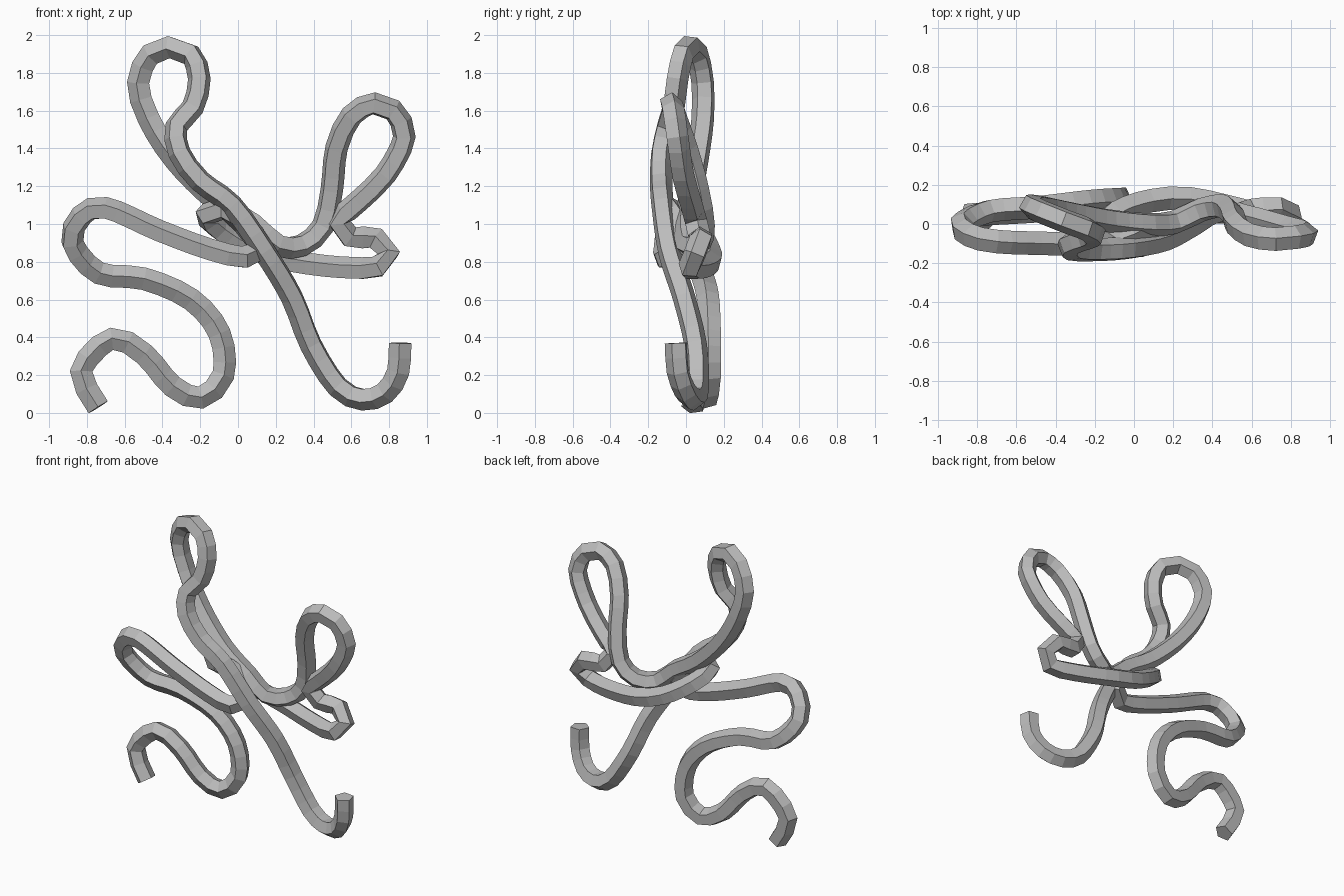
import bpy, bmesh, math
from mathutils import Vector, Quaternion

cube = bpy.data.objects.get("Cube")
if cube:
    bpy.data.objects.remove(cube, do_unlink=True)

RADIUS, SIDES, STEP = 0.063, 5, 0.085

# Centre line of the cord, section by section
left_tail = [(-.74, .04, .03), (-.83, .05, .22), (-.67, .06, .39), (-.50, .07, .31),
             (-.35, .09, .14), (-.20, .11, .08), (-.08, .13, .20), (-.10, .13, .42),
             (-.25, .12, .60), (-.50, .09, .71), (-.74, .07, .74), (-.88, 0, .90),
             (-.83, -.06, 1.04), (-.70, -.09, 1.08), (-.42, -.10, .96), (-.15, -.11, .86)]
wrap = [(.03, -.11, .82), (.12, -.05, .86), (.03, -.03, 1.0), (-.08, -.09, 1.08),
        (-.17, -.03, 1.05), (-.10, .06, .97), (.08, .12, .86), (.28, .13, .80),
        (.55, .07, .765), (.74, .02, .77), (.80, .05, .84), (.73, .08, .92), (.59, .07, .93)]
right_loop = [(.53, .05, 1.01), (.64, .02, 1.12), (.78, -.02, 1.26), (.88, -.05, 1.46),
              (.82, -.07, 1.60), (.72, -.08, 1.635), (.60, -.06, 1.57), (.52, 0, 1.40),
              (.495, .06, 1.18), (.45, .09, .99), (.34, .07, .89), (.21, .01, .89)]
left_loop = [(.08, 0, 1.0), (-.12, .02, 1.13), (-.33, .06, 1.34), (-.47, .09, 1.56),
             (-.525, .09, 1.75), (-.46, .06, 1.90), (-.36, .02, 1.94), (-.25, -.02, 1.90),
             (-.205, -.05, 1.77), (-.24, -.07, 1.62), (-.325, -.10, 1.52), (-.31, -.13, 1.38),
             (-.20, -.135, 1.23)]
right_tail = [(-.03, -.125, 1.10), (.14, -.09, .86), (.29, -.01, .61), (.39, .05, .36),
              (.53, .06, .14), (.66, .04, .075), (.78, 0, .11), (.85, -.04, .22), (.86, -.05, .37)]


def smooth_path(points):
    """Run a Catmull-Rom curve through the points, then space it evenly."""
    p = [Vector(v) for v in points]
    p = [2 * p[0] - p[1]] + p + [2 * p[-1] - p[-2]]
    path = []
    for a, b, c, d in zip(p, p[1:], p[2:], p[3:]):
        count = max(1, round((c - b).length / STEP))
        for i in range(count):
            t = i / count
            path.append(b + ((c - a) * t + (2 * a - 5 * b + 4 * c - d) * t ** 2
                             + (3 * b - a - 3 * c + d) * t ** 3) / 2)
    return path + [p[-2]]


def sweep(name, path, material):
    """Carry a flat-sided section along the path with no added twist."""
    bm = bmesh.new()
    rings, last, normal = [], None, Vector((0, -1, 0))
    for i, centre in enumerate(path):
        tangent = (path[min(i + 1, len(path) - 1)] - path[max(i - 1, 0)]).normalized()
        if last:
            normal = last.rotation_difference(tangent) @ normal
        normal = (normal - tangent * normal.dot(tangent)).normalized()
        last = tangent
        rings.append([bm.verts.new(centre + RADIUS *
                      (Quaternion(tangent, math.tau * k / SIDES) @ normal))
                      for k in range(SIDES)])
    for low, high in zip(rings, rings[1:]):
        for k in range(SIDES):
            j = (k + 1) % SIDES
            bm.faces.new((low[k], low[j], high[j], high[k]))
    bm.faces.new(rings[0][::-1])
    bm.faces.new(rings[-1])
    bmesh.ops.recalc_face_normals(bm, faces=bm.faces)
    mesh = bpy.data.meshes.new(name)
    bm.to_mesh(mesh)
    bm.free()
    mesh.materials.append(material)
    obj = bpy.data.objects.new(name, mesh)
    bpy.context.collection.objects.link(obj)
    return obj


grey = bpy.data.materials.new("cord_grey")
grey.use_nodes = True
grey.diffuse_color = (.5, .5, .5, 1)
grey.node_tree.nodes["Principled BSDF"].inputs["Base Color"].default_value = (.5, .5, .5, 1)

# One continuous cord tied in a loose bow
sweep("bow_cord", smooth_path(left_tail + wrap + right_loop + left_loop + right_tail), grey)
